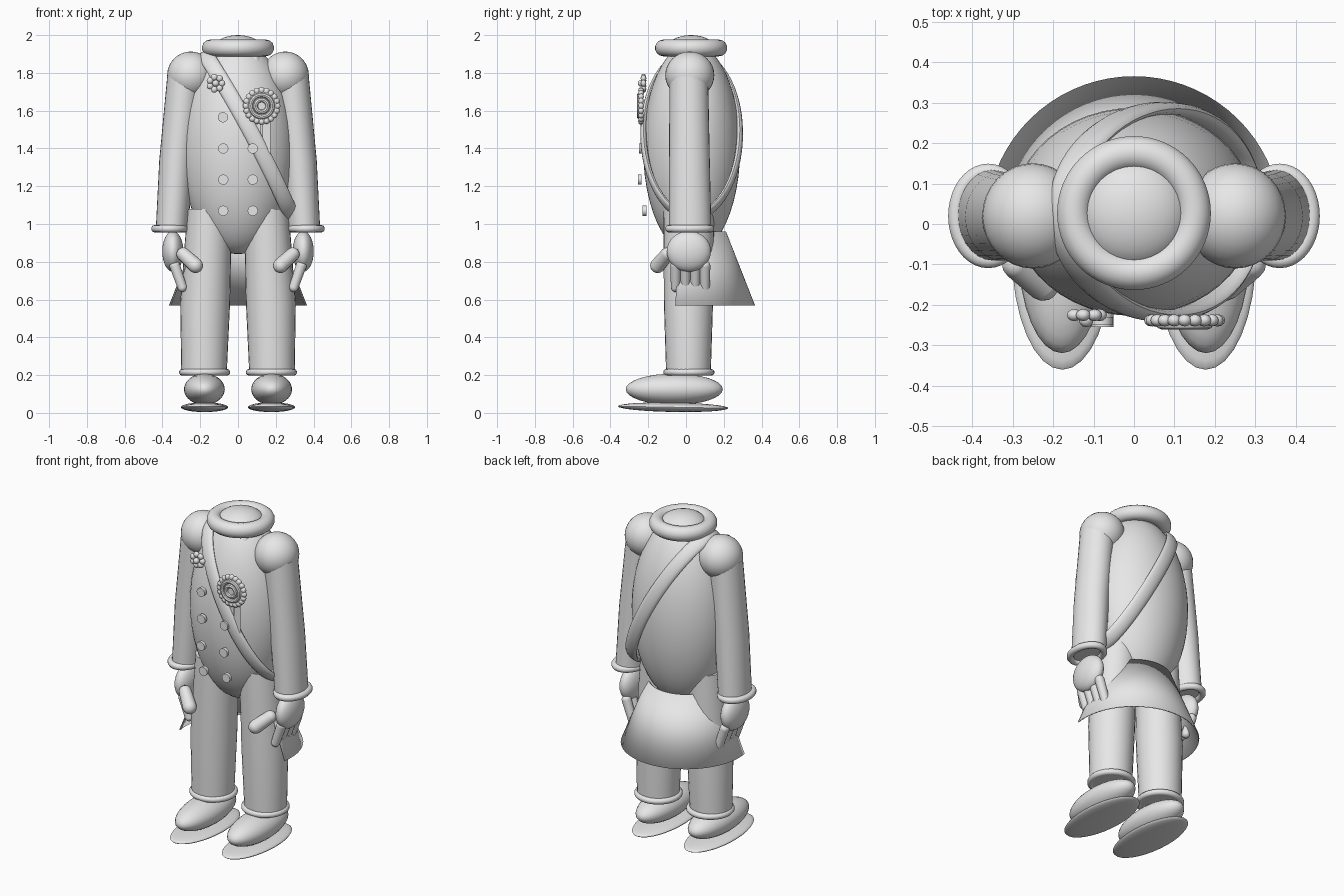
import bpy, bmesh, math
from mathutils import Vector, Matrix

if "Cube" in bpy.data.objects:
    bpy.data.objects.remove(bpy.data.objects["Cube"])

grey = bpy.data.materials.new("light_grey")
grey.diffuse_color = (0.8, 0.8, 0.8, 1)
grey.use_nodes = True
grey.node_tree.nodes["Principled BSDF"].inputs["Base Color"].default_value = grey.diffuse_color


def finish(name, bm):
    bmesh.ops.recalc_face_normals(bm, faces=bm.faces)
    me = bpy.data.meshes.new(name)
    bm.to_mesh(me)
    bm.free()
    me.materials.append(grey)
    ob = bpy.data.objects.new(name, me)
    bpy.context.collection.objects.link(ob)
    bpy.context.view_layer.objects.active = ob
    for o in bpy.context.selected_objects:
        o.select_set(False)
    ob.select_set(True)
    bpy.ops.object.shade_smooth_by_angle(angle=math.radians(40))
    return ob


def add_ball(bm, c, r, rot=Matrix(), seg=32):
    m = Matrix.Translation(c) @ rot @ Matrix.Diagonal((*r, 1))
    bmesh.ops.create_uvsphere(bm, u_segments=seg, v_segments=seg // 2, radius=1, matrix=m)


def ball(name, c, r, rot=Matrix(), seg=32):
    bm = bmesh.new()
    add_ball(bm, c, r, rot, seg)
    return finish(name, bm)


def bridge(bm, rings, closed=False):
    n = len(rings[0])
    for k in range(len(rings) if closed else len(rings) - 1):
        a, b = rings[k], rings[(k + 1) % len(rings)]
        for i in range(n):
            j = (i + 1) % n
            bm.faces.new((a[i], a[j], b[j], b[i]))


def limb(name, sections, seg=28):
    """Loft of horizontal ellipses (x, y, z, rx, ry)."""
    bm = bmesh.new()
    rings = [[bm.verts.new((x + rx * math.cos(t), y + ry * math.sin(t), z))
              for t in (i * math.tau / seg for i in range(seg))]
             for x, y, z, rx, ry in sections]
    bridge(bm, rings)
    bm.faces.new(rings[0])
    bm.faces.new(rings[-1])
    return finish(name, bm)


def loop_tube(name, c, u, v, half_w, half_t, bow=0, n=64, m=14):
    """Closed band along an ellipse with half axes u and v."""
    bm = bmesh.new()
    c, u, v = Vector(c), Vector(u), Vector(v)
    axis = u.cross(v).normalized()
    rings = []
    for i in range(n):
        t = i * math.tau / n
        p = c + u * math.cos(t) + v * math.sin(t) + axis * bow * math.sin(t) ** 2
        tan = (v * math.cos(t) - u * math.sin(t)).normalized()
        out = tan.cross(axis)
        rings.append([bm.verts.new(p + axis * half_w * math.cos(a) + out * half_t * math.sin(a))
                      for a in (k * math.tau / m for k in range(m))])
    bridge(bm, rings, True)
    return finish(name, bm)


def add_capsule(bm, a, b, r, r2=None):
    a, b = Vector(a), Vector(b)
    r2 = r2 or r
    d = b - a
    rot = d.to_track_quat('Z', 'Y').to_matrix().to_4x4()
    bmesh.ops.create_cone(bm, cap_ends=False, segments=16, radius1=r, radius2=r2, depth=d.length,
                          matrix=Matrix.Translation((a + b) / 2) @ rot)
    add_ball(bm, a, (r,) * 3, rot, 16)
    add_ball(bm, b, (r2,) * 3, rot, 16)


def disc(name, c, r, depth):
    bm = bmesh.new()
    bmesh.ops.create_cone(bm, cap_ends=True, segments=24, radius1=r, radius2=r, depth=depth,
                          matrix=Matrix.Translation(c) @ Matrix.Rotation(math.pi / 2, 4, 'X'))
    return finish(name, bm)


# Torso, collar and neck
ball("torso", (0, 0.03, 1.4), (0.3, 0.257, 0.56), seg=48)
loop_tube("collar", (0, 0.027, 1.932), (0.148, 0, 0), (0, 0.148, 0), 0.044, 0.043)
ball("neck", (0, 0.027, 1.92), (0.135, 0.135, 0.08))

# Shirt frill folds on the upper chest
for x, y in ((-0.085, -0.08), (0, -0.095), (0.085, -0.08)):
    ball("shirt_fold", (x, y, 1.73), (0.045, 0.055, 0.24), Matrix.Rotation(math.radians(-17), 4, 'X'))

# Sash from one shoulder to the opposite hip
loop_tube("sash", (0.055, 0.03, 1.47), (0.23, 0, -0.43), (0, 0.255, 0), 0.042, 0.017, bow=0.02)

# Coat buttons
for x, y, z in ((-0.08, -0.24, 1.565), (-0.078, -0.24, 1.4), (0.078, -0.24, 1.4), (-0.078, -0.245, 1.235),
                (0.078, -0.245, 1.235), (-0.078, -0.22, 1.07), (0.078, -0.22, 1.07)):
    disc("button", (x, y, z), 0.027, 0.02)

# Rosette with beaded rim and ribbon tails
rc = Vector((0.125, -0.238, 1.625))
disc("rosette_disc", rc, 0.085, 0.02)
bm = bmesh.new()
for i in range(20):
    t = i * math.tau / 20
    add_ball(bm, rc + Vector((0.083 * math.cos(t), 0, 0.083 * math.sin(t))), (0.017, 0.015, 0.017), seg=12)
finish("rosette_beads", bm)
for r in (0.058, 0.032):
    loop_tube("rosette_ring", rc + Vector((0, -0.01, 0)), (r, 0, 0), (0, 0, r), 0.012, 0.012, n=32, m=8)
bm = bmesh.new()
for x0, x1, zb in ((0.08, 0.122, 1.43), (0.13, 0.172, 1.4)):
    for y in (-0.226, -0.22):
        pts = [(x0, 1.57), (x1, 1.57), (x1, zb - 0.03), ((x0 + x1) / 2, zb), (x0, zb - 0.03)]
        bm.faces.new([bm.verts.new((x, y, z)) for x, z in pts])
finish("rosette_tails", bm)

# Small flower on the sash
fc = Vector((-0.118, -0.225, 1.745))
bm = bmesh.new()
add_ball(bm, fc + Vector((0, -0.012, 0)), (0.018,) * 3, seg=12)
for i in range(7):
    t = i * math.tau / 7
    add_ball(bm, fc + Vector((0.033 * math.cos(t), 0, 0.033 * math.sin(t))), (0.018, 0.015, 0.018), seg=12)
finish("flower", bm)

# Coat tail: flared open cone wrapped around the back
bm = bmesh.new()
rows = []
for r, z in ((0.365, 0.57), (0.212, 0.96)):
    rows.append([bm.verts.new((r * math.cos(a), r * math.sin(a), z))
                 for a in (math.radians(-9 + 198 * i / 40) for i in range(41))])
for i in range(40):
    bm.faces.new((rows[0][i], rows[0][i + 1], rows[1][i + 1], rows[1][i]))
tail = finish("coat_tail", bm)
mod = tail.modifiers.new("thickness", 'SOLIDIFY')
mod.thickness = 0.006

for s in (-1, 1):
    # Arms and cuffs
    ball("shoulder", (s * 0.25, 0.02, 1.788), (0.125, 0.13, 0.125))
    limb("arm", [(s * 0.35, 0.022, 0.975, 0.085, 0.112), (s * 0.325, 0.018, 1.335, 0.092, 0.108),
                 (s * 0.28, 0.015, 1.78, 0.095, 0.102)])
    loop_tube("cuff", (s * 0.36, 0.02, 0.975), (0.08, 0, 0), (0, 0.11, 0), 0.02, 0.02, n=40, m=10)
    # Hands
    ball("palm", (s * 0.345, 0.015, 0.855), (0.056, 0.117, 0.108))
    bm = bmesh.new()
    for i in range(4):
        y = -0.055 + i * 0.052
        add_capsule(bm, (s * 0.335, y, 0.78), (s * 0.295, y, 0.665), 0.028, 0.025)
    add_capsule(bm, (s * 0.29, -0.1, 0.84), (s * 0.225, -0.15, 0.78), 0.036, 0.04)
    finish("fingers", bm)
    # Legs, ankle bands and shoes
    limb("leg", [(s * 0.18, 0.013, 0.2, 0.12, 0.118), (s * 0.174, 0.013, 0.58, 0.132, 0.13),
                 (s * 0.15, 0.015, 1.08, 0.118, 0.135)])
    loop_tube("ankle_band", (s * 0.177, 0.015, 0.215), (0.117, 0, 0), (0, 0.117, 0), 0.018, 0.019, n=40, m=10)
    ball("shoe", (s * 0.178, -0.062, 0.125), (0.108, 0.257, 0.083))
    ball("sole", (s * 0.177, -0.068, 0.03), (0.125, 0.292, 0.025), Matrix.Rotation(math.radians(-1), 4, 'X'))
